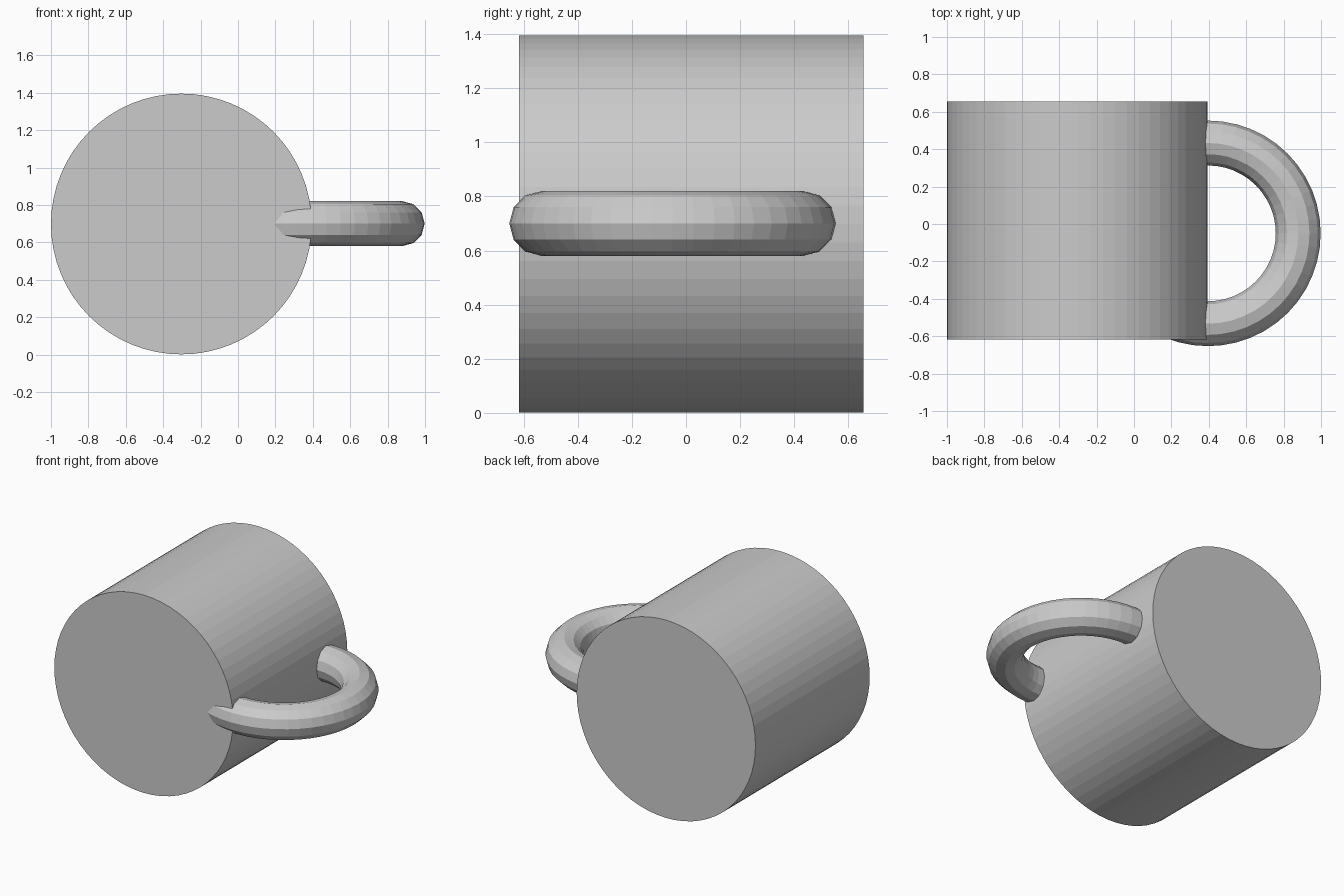
import bpy
import math

if "Cube" in bpy.data.objects:
    bpy.data.objects.remove(bpy.data.objects["Cube"])

# Solid mug body lying on its side, axis along y
front_y, back_y = -0.617, 0.655
bpy.ops.mesh.primitive_cylinder_add(
    vertices=64, radius=0.697, depth=back_y - front_y,
    location=(-0.303, (front_y + back_y) / 2, 0.698),
    rotation=(math.pi / 2, 0, 0))
bpy.context.object.name = "mug_body"

# Ring handle, half sunk into the body and poking slightly out of the front cap
bpy.ops.mesh.primitive_torus_add(
    major_segments=48, minor_segments=12,
    major_radius=0.483, minor_radius=0.12,
    location=(0.395, -0.05, 0.70))
bpy.context.object.name = "ring_handle"
